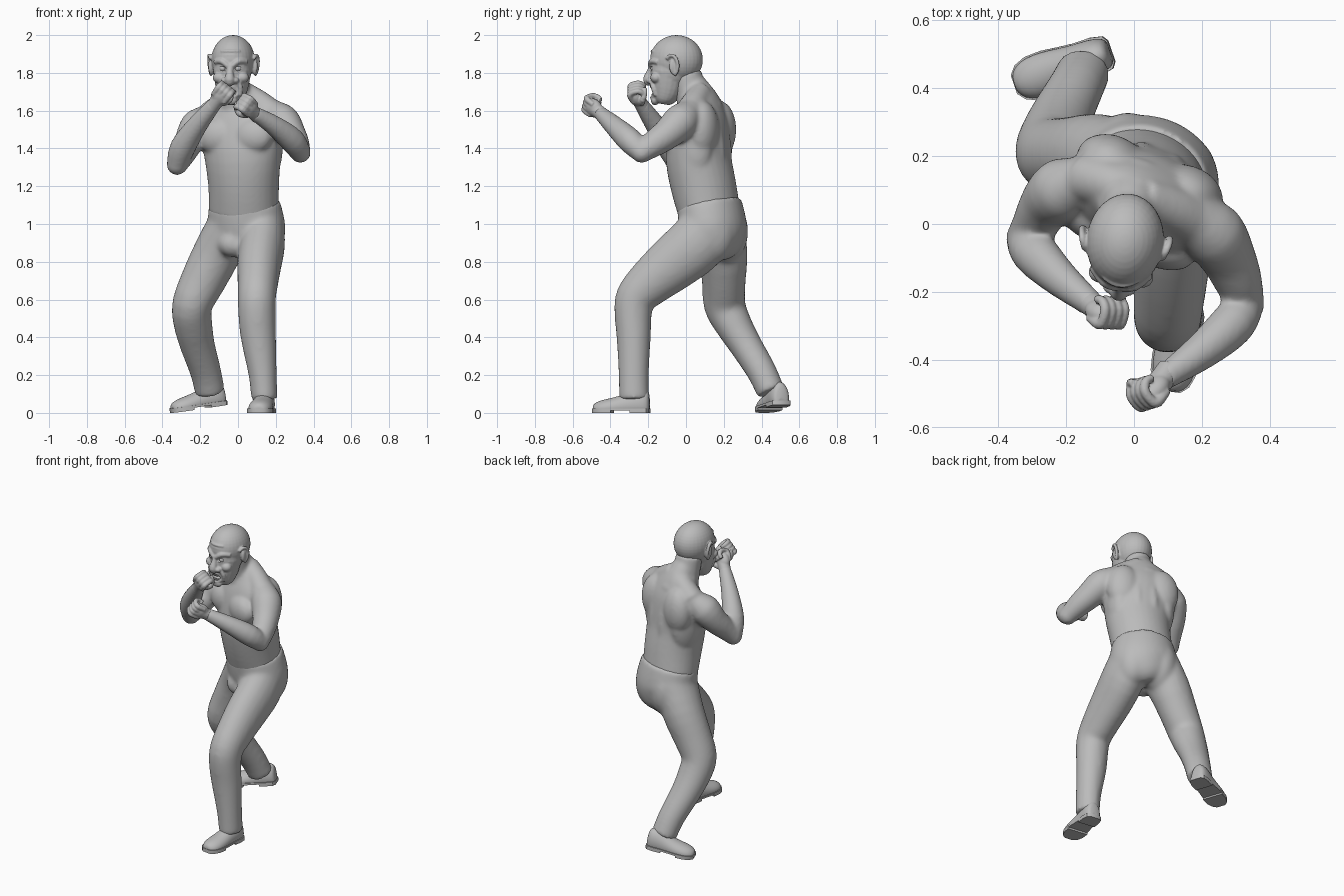
import bpy, bmesh, math
from mathutils import Vector as V, Matrix

cube = bpy.data.objects.get("Cube")
if cube:
    bpy.data.objects.remove(cube)

grey = bpy.data.materials.new("plain_grey")
grey.use_nodes = True
grey.diffuse_color = (0.5, 0.5, 0.5, 1)
grey.node_tree.nodes["Principled BSDF"].inputs["Base Color"].default_value = grey.diffuse_color

YAW = math.radians(-22)
TURN = Matrix.Rotation(YAW, 4, "Z")
LEFT = TURN @ V((1, 0, 0))


def refine(rings, steps=3):
    """Add rings between the given ones along a smooth curve."""
    rows = [V((*r, r[-1])[:5]) for r in rings]
    out = []
    for i in range(len(rows) - 1):
        a, b = rows[i], rows[i + 1]
        ta = (b - rows[max(i - 1, 0)]) / 2
        tb = (rows[min(i + 2, len(rows) - 1)] - a) / 2
        for t in (k / steps for k in range(steps)):
            out.append(a * (1 - 3 * t**2 + 2 * t**3) + b * (3 * t**2 - 2 * t**3)
                       + ta * (t - 2 * t**2 + t**3) + tb * (t**3 - t**2))
    return out + [rows[-1]]


def loft(bm, rings, hint=(1, 0, 0), sides=20):
    """Skin elliptical rings (x, y, z, side radius, depth radius) along a path."""
    rings = refine(rings)
    pts = [V(r[:3]) for r in rings]
    loops = []
    for i, r in enumerate(rings):
        tan = (pts[min(i + 1, len(pts) - 1)] - pts[max(i - 1, 0)]).normalized()
        side = V(hint) - tan * V(hint).dot(tan)
        side.normalize()
        other = tan.cross(side)
        loops.append([bm.verts.new(pts[i] + side * r[3] * math.cos(a) + other * r[4] * math.sin(a))
                      for a in (math.tau * k / sides for k in range(sides))])
    skin_loops(bm, loops)


def skin_loops(bm, loops):
    n = len(loops[0])
    for a, b in zip(loops, loops[1:]):
        for k in range(n):
            bm.faces.new((a[k], a[(k + 1) % n], b[(k + 1) % n], b[k]))
    bm.faces.new(loops[0][::-1])
    bm.faces.new(loops[-1])


def blob(bm, centre, radii, rot=Matrix()):
    m = Matrix.Translation(centre) @ rot @ Matrix.Diagonal((*radii, 1))
    bmesh.ops.create_uvsphere(bm, u_segments=32, v_segments=20, radius=1, matrix=m)


def finish(name, bm, voxel=0, relax=0):
    bmesh.ops.recalc_face_normals(bm, faces=bm.faces)
    mesh = bpy.data.meshes.new(name)
    bm.to_mesh(mesh)
    bm.free()
    mesh.materials.append(grey)
    ob = bpy.data.objects.new(name, mesh)
    bpy.context.collection.objects.link(ob)
    mesh.shade_smooth()
    if voxel:
        rem = ob.modifiers.new("fuse", "REMESH")
        rem.mode, rem.voxel_size, rem.use_smooth_shade = "VOXEL", voxel, True
        sm = ob.modifiers.new("relax", "SMOOTH")
        sm.factor, sm.iterations = 0.5, relax
    return ob


# Trousers: pelvis and both legs fused
bm = bmesh.new()
loft(bm, [(.032, .122, 1.11, .193, .168), (.042, .138, 1.02, .207, .174),
          (.048, .148, .95, .205, .17), (.035, .16, .88, .16, .14), (.02, .16, .84, .09, .09)], LEFT, 32)
loft(bm, [(.135, .14, 1.0, .112, .15), (.127, .05, .89, .122, .158), (.113, -.07, .79, .118, .147),
          (.105, -.19, .69, .108, .126), (.1, -.265, .61, .101, .109), (.1, -.28, .52, .099, .099),
          (.108, -.277, .4, .094, .091), (.131, -.277, .2, .075, .08), (.14, -.275, .07, .07, .08)])
loft(bm, [(-.04, .16, 1.0, .12, .15), (-.115, .195, .84, .127, .132), (-.19, .2, .69, .119, .116),
          (-.243, .205, .57, .107, .111), (-.238, .25, .47, .103, .099), (-.215, .315, .36, .093, .087),
          (-.172, .4, .22, .083, .079), (-.148, .45, .11, .08, .075)])
blob(bm, (-.025, .05, .895), (.08, .068, .072))
for u in (-.085, .085):
    blob(bm, V((.05, .145, .96)) + TURN @ V((u, .03, 0)), (.105, .125, .17))
finish("trousers", bm, .011, 16)

# Bare torso with chest, back muscles and neck
bm = bmesh.new()
loft(bm, [(.03, .125, 1.06, .188, .16), (.03, .093, 1.2, .19, .17), (.025, .067, 1.34, .205, .168),
          (.02, .068, 1.46, .225, .157), (.01, .075, 1.56, .22, .137), (0, .075, 1.64, .165, .105),
          (-.01, .065, 1.7, .1, .08)], LEFT, 32)
loft(bm, [(-.01, .06, 1.6, .1), (-.02, .03, 1.68, .085), (-.025, .0, 1.8, .082)], LEFT)
loft(bm, [(-.02, .025, 1.77, .06, .055), (-.01, .06, 1.7, .085, .08), (0, .09, 1.6, .12, .11)], LEFT)
for s in (-1, 1):
    def at(u, v, z):
        return V((.02, .07, z)) + TURN @ V((s * u, v, 0))
    blob(bm, at(.1, -.105, 1.465), (.112, .064, .094), TURN)
    blob(bm, at(.12, .07, 1.5), (.108, .082, .15), TURN)
    blob(bm, at(.048, .105, 1.34), (.045, .06, .22), TURN)
    blob(bm, at(.14, .02, 1.42), (.075, .11, .2), TURN)
    loft(bm, [(*at(0, .01, 1.7), .06), (*at(.1, .01, 1.635), .07), (*at(.18, 0, 1.575), .075)], (0, 0, 1))

# Arms: upper arm, elbow and forearm
ARMS = {
    "left": [(.18, .01, 1.58, .08), (.235, -.03, 1.54, .094), (.278, -.1, 1.475, .082), (.308, -.17, 1.425, .071),
             (.33, -.235, 1.378, .055), (.29, -.295, 1.44, .067), (.2, -.375, 1.515, .055), (.085, -.455, 1.588, .038)],
    "right": [(-.15, .13, 1.57, .07), (-.212, .1, 1.515, .094), (-.257, .06, 1.44, .08), (-.292, .0, 1.37, .068),
              (-.322, -.042, 1.315, .056), (-.293, -.085, 1.405, .068), (-.218, -.16, 1.52, .055), (-.12, -.24, 1.64, .038)],
}
for path in ARMS.values():
    loft(bm, path[:5], (0, 1, .3))
    loft(bm, path[4:], (0, 1, .3))
    for x, y, z, r in (path[0], path[1], path[4]):
        blob(bm, (x, y, z), (r, r, r))
finish("bare_upper_body", bm, .01, 11)

# Clenched fists with curled fingers and a thumb
for name, d, p, thumb in (("left", (-.42, -.55, .42), (-.5, .7, .2), 1), ("right", (.45, -.35, .6), (.25, .85, .3), -1)):
    bm = bmesh.new()
    d = V(d).normalized()
    p = (V(p) - d * V(p).dot(d)).normalized()
    k = d.cross(p)
    wrist = V(ARMS[name][-1][:3])
    mid = wrist + d * .05

    def spot(a, b, c, r):
        return (*(mid + d * a + p * b + k * c), r)
    frame = Matrix((k, p, d)).transposed().to_4x4()
    blob(bm, mid, (.05, .038, .058), frame)
    loft(bm, [(*(wrist - d * .04), .038), (*wrist, .037), (*mid, .038)], k)
    for i in range(4):
        c = (i - 1.5) * .024
        loft(bm, [spot(-.01, -.02, c, .013), spot(.042, -.018, c, .017), spot(.055, 0, c, .015),
                  spot(.05, .034, c, .015), spot(.025, .05, c, .014), spot(.0, .042, c, .012)], k, 10)
    loft(bm, [spot(-.03, .01, thumb * .03, .019), spot(.0, .037, thumb * .05, .017),
              spot(.025, .06, thumb * .03, .014), spot(.035, .065, thumb * .005, .01)], d, 10)
    finish(name + "_fist", bm, .0045, 3)

# Head: skull, jaw, brow, nose, cheeks and ears, built facing forward then placed
HEAD = Matrix.Translation((-.026, -.05, 1.86)) @ Matrix.Rotation(math.radians(-7), 4, "Z")
bm = bmesh.new()
blob(bm, (0, 0, .01), (.114, .14, .13))
blob(bm, (0, -.03, -.04), (.102, .11, .12))
loft(bm, [(0, -.07, -.225, .04, .033), (0, -.065, -.2, .066, .06), (0, -.05, -.14, .086, .087),
          (0, -.04, -.05, .102, .1)])
blob(bm, (0, -.115, -.205), (.036, .022, .026))
loft(bm, [(0, -.128, -.015, .015), (0, -.142, -.055, .018), (0, -.152, -.095, .027), (0, -.138, -.114, .023)])
for s in (-1, 1):
    blob(bm, (s * .029, -.138, -.1), (.02, .021, .017))
    loft(bm, [(s * .01, -.138, -.026, .013), (s * .045, -.127, .002, .016), (s * .085, -.088, -.002, .014)], (0, 0, 1), 10)
    blob(bm, (s * .06, -.1, -.085), (.036, .032, .03))
    loft(bm, [(s * .034, -.13, -.1, .012), (s * .053, -.118, -.135, .014), (s * .05, -.105, -.18, .012)], (0, 1, 0), 10)
    # Ear shell and flared rim
    blob(bm, (s * .114, .0, -.025), (.015, .026, .046), Matrix.Rotation(s * .45, 4, "Z"))
    loft(bm, [(s * (.118 + .011 * math.sin(a) + .007 * math.cos(a)), -.012 + .034 * math.sin(a),
               -.022 + .055 * math.cos(a), .01) for a in (-.9 + i * .45 for i in range(9))], (1, 0, 0), 10)
# Forehead creases
for z in (.035, .055):
    loft(bm, [(x * .05, -.132 + .018 * x * x, z, .007) for x in (-1, -.5, 0, .5, 1)], (0, 0, 1), 8)
# Lips around the open mouth
loft(bm, [(.04 * math.cos(a), -.132 + .02 * abs(math.cos(a)), -.162 + .028 * math.sin(a), .01)
          for a in (math.tau * i / 20 for i in range(21))], (0, 1, 0), 10)
bm.transform(HEAD)
head = finish("head", bm, .005, 4)

# Mouth opening and eye sockets cut into the head
bm = bmesh.new()
blob(bm, (0, -.14, -.162), (.033, .05, .02))
for s in (-1, 1):
    blob(bm, (s * .042, -.142, -.037), (.024, .022, .015), Matrix.Rotation(-s * .25, 4, "Y"))
bm.transform(HEAD)
cutter = finish("face_cutter", bm)
cutter.hide_render = True
cut = head.modifiers.new("face openings", "BOOLEAN")
cut.operation, cut.object, cut.solver = "DIFFERENCE", cutter, "EXACT"
bpy.context.view_layer.objects.active = head
for mod in list(head.modifiers):
    bpy.ops.object.modifier_apply(modifier=mod.name)
bpy.data.objects.remove(cutter)

# Eyeballs and teeth
bm = bmesh.new()
for s in (-1, 1):
    blob(bm, (s * .041, -.115, -.037), (.018, .018, .016))
bm.transform(HEAD)
finish("eyes", bm)
bm = bmesh.new()
for z in (-.148, -.178):
    for i in range(6):
        x = (i - 2.5) * .0095
        blob(bm, (x, -.128 + 10 * x * x, z), (.005, .005, .009))
bm.transform(HEAD)
finish("teeth", bm)

# Shoes: (distance from heel, half width, height)
STATIONS = [(0, .03, .1), (.012, .047, .125), (.05, .055, .135), (.1, .055, .115), (.15, .06, .095),
            (.2, .066, .08), (.25, .064, .07), (.285, .05, .058), (.305, .026, .042)]


def shoe(name, matrix):
    bm = bmesh.new()
    loops = []
    for t, w, h in STATIONS:
        ring = []
        for a in (math.tau * k / 20 for k in range(20)):
            ring.append(bm.verts.new((w * math.cos(a), -t, max(.012, h * (.35 + .65 * math.sin(a))))))
        loops.append(ring)
    skin_loops(bm, loops)
    bm.transform(matrix)
    upper = finish(name + "_upper", bm)
    upper.modifiers.new("round", "SUBSURF").levels = 1
    # Welted sole and heel block
    bm = bmesh.new()
    for lo, hi, low, high in ((0, 9, .012, .024), (0, 4, 0, .013), (5, 9, 0, .013)):
        rows = STATIONS[lo:hi]
        edge = [(w + .003, -t) for t, w, h in rows] + [(-w - .003, -t) for t, w, h in rows[::-1]]
        skin_loops(bm, [[bm.verts.new((x, y, z)) for x, y in edge] for z in (low, high)])
    bm.transform(matrix)
    sole = finish(name + "_sole", bm)
    bpy.context.view_layer.objects.active = sole
    sole.select_set(True)
    bpy.ops.object.shade_smooth_by_angle(angle=math.radians(40))
    sole.select_set(False)


shoe("left_shoe", Matrix.Translation((.15, -.192, 0)) @ Matrix.Rotation(math.radians(-8), 4, "Z"))
shoe("right_shoe", Matrix.Translation((-.065, .51, .043)) @ Matrix.Rotation(math.radians(-71), 4, "Z")
     @ Matrix.Rotation(math.radians(8), 4, "X"))
